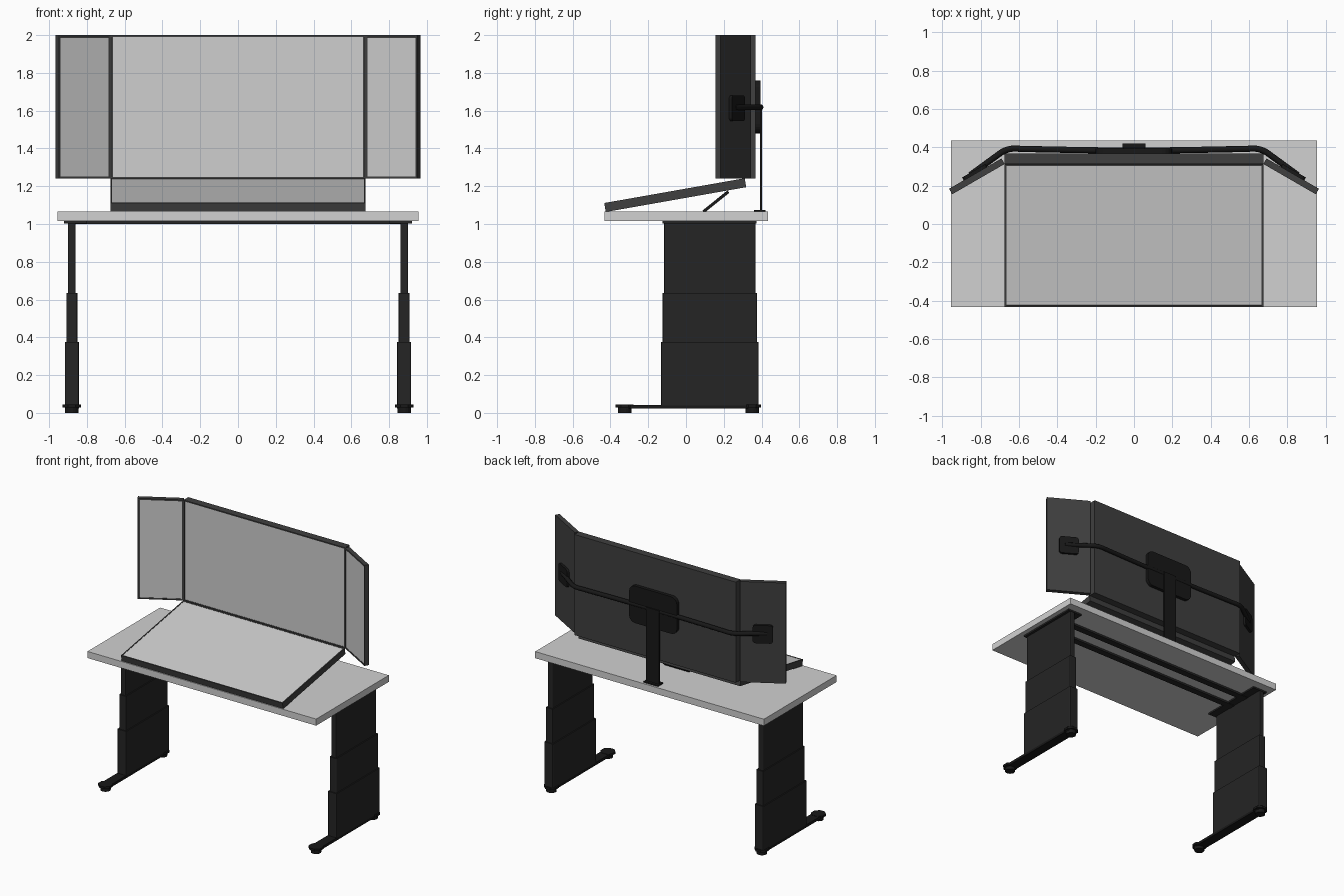
import bpy, bmesh, math
from mathutils import Matrix, Vector

if "Cube" in bpy.data.objects:
    bpy.data.objects.remove(bpy.data.objects["Cube"])


def material(name, r, g, b):
    m = bpy.data.materials.new(name)
    m.diffuse_color = (r, g, b, 1)
    m.use_nodes = True
    m.node_tree.nodes["Principled BSDF"].inputs["Base Color"].default_value = m.diffuse_color
    return m


DESK = material("light grey top", 0.64, 0.64, 0.64)
SCREEN = material("screen grey", 0.62, 0.62, 0.62)
FRAME = material("charcoal casing", 0.050, 0.050, 0.050)
LEG = material("dark leg metal", 0.018, 0.018, 0.018)
ARM = material("black mount", 0.009, 0.009, 0.009)


def finish(bm, name, mats):
    bmesh.ops.recalc_face_normals(bm, faces=bm.faces)
    me = bpy.data.meshes.new(name)
    bm.to_mesh(me)
    bm.free()
    for m in mats:
        me.materials.append(m)
    ob = bpy.data.objects.new(name, me)
    bpy.context.collection.objects.link(ob)
    return ob


def cube_bm(size):
    bm = bmesh.new()
    bmesh.ops.create_cube(bm, size=1, matrix=Matrix.Diagonal((*size, 1)))
    return bm


def box(name, lo, hi, mat, round_axis=None, radius=0.0):
    """Box between two corners, optionally rounding the edges along one axis."""
    lo, hi = Vector(lo), Vector(hi)
    bm = cube_bm(hi - lo)
    if round_axis is not None:
        edges = [e for e in bm.edges
                 if abs((e.verts[0].co - e.verts[1].co).normalized()[round_axis]) > 0.9]
        bmesh.ops.bevel(bm, geom=edges, offset=radius, segments=5,
                        profile=0.5, affect='EDGES')
    ob = finish(bm, name, [mat])
    ob.location = (lo + hi) / 2
    return ob


def cylinder(name, loc, radius, z0, z1, sides, mat):
    bm = bmesh.new()
    bmesh.ops.create_cone(bm, cap_ends=True, segments=sides, radius1=radius,
                          radius2=radius, depth=z1 - z0,
                          matrix=Matrix.Rotation(math.pi / sides, 4, 'Z'))
    ob = finish(bm, name, [mat])
    ob.location = (*loc, (z0 + z1) / 2)
    return ob


def display(name, size, loc, rot, border):
    """Casing whose front (-y) face is inset into a screen."""
    bm = cube_bm(size)
    front = [f for f in bm.faces if f.normal.y < -0.9]
    bmesh.ops.inset_region(bm, faces=front, thickness=border, depth=0)
    bmesh.ops.inset_region(bm, faces=front, thickness=0.0005, depth=-0.002)
    front[0].material_index = 1
    ob = finish(bm, name, [FRAME, SCREEN])
    ob.location, ob.rotation_euler = loc, rot
    return ob


# Desk top
box("desk_top", (-0.956, -0.432, 1.015), (0.956, 0.435, 1.065), DESK)

# Rails under the top
for name, y in (("rear_rail", 0.215), ("front_rail", 0.065)):
    box(name, (-0.86, y - 0.025, 1.0), (0.86, y + 0.025, 1.015), LEG)

# Telescopic legs with feet
for side, s in (("left", -1), ("right", 1)):
    x = 0.88 * s
    for i, (z0, z1, w, y0, y1) in enumerate((
            (0.040, 0.375, 0.074, -0.132, 0.385),
            (0.375, 0.635, 0.058, -0.124, 0.377),
            (0.635, 1.008, 0.042, -0.116, 0.369))):
        box(f"{side}_leg_stage_{i + 1}", (x - w / 2, y0, z0), (x + w / 2, y1, z1),
            LEG, 2, 0.008)
    xs = sorted((0.80 * s, 0.92 * s))
    box(f"{side}_leg_bracket", (xs[0], -0.125, 1.003), (xs[1], 0.372, 1.015), LEG)
    box(f"{side}_foot_bar", (x - 0.037, -0.34, 0.022), (x + 0.037, 0.37, 0.042), ARM)
    for end, y in (("front", -0.325), ("rear", 0.35)):
        cylinder(f"{side}_{end}_foot_cap", (x, y), 0.052, 0.028, 0.044, 8, ARM)
        cylinder(f"{side}_{end}_foot_pad", (x, y), 0.036, 0.0, 0.03, 16, ARM)

# Main display, angled wing displays and tilted drawing display
display("main_display", (1.35, 0.056, 0.76), (0, 0.341, 1.62), (0, 0, 0), 0.013)
for side, s in (("left", -1), ("right", 1)):
    display(f"{side}_wing_display", (0.316, 0.033, 0.76), (0.82 * s, 0.2485, 1.62),
            (0, 0, math.radians(-30 * s)), 0.016)
display("drawing_display", (1.35, 0.048, 0.755), (0, -0.057, 1.153),
        (math.radians(-80), 0, 0), 0.012)

# Prop leg behind the drawing display
prop = box("drawing_display_prop", (-0.1, -0.085, -0.008), (0.1, 0.085, 0.008), ARM)
prop.location = (0, 0.158, 1.118)
prop.rotation_euler.x = math.atan2(0.102, 0.127)

# Display post, foot and rounded mounting plate
box("post", (-0.055, 0.391, 1.066), (0.055, 0.402, 1.63), ARM)
box("post_foot", (-0.06, 0.36, 1.065), (0.06, 0.42, 1.075), ARM)
box("mount_plate", (-0.2, 0.366, 1.48), (0.2, 0.394, 1.76), ARM, 1, 0.05)

# Swept arm from wing to wing, with a rounded bend each side
half = [(0.0, 0.382), (0.3, 0.386), (0.59, 0.392)]
half += [(0.62 + 0.14 * math.sin(a), 0.254 + 0.14 * math.cos(a))
         for a in (math.radians(d) for d in range(0, 36, 6))]
half.append((0.855, 0.255))
path = [(-x, y) for x, y in reversed(half[1:])] + half
curve = bpy.data.curves.new("support_arm", 'CURVE')
curve.dimensions = '3D'
curve.bevel_depth = 0.016
curve.bevel_resolution = 3
curve.use_fill_caps = True
spline = curve.splines.new('POLY')
spline.points.add(len(path) - 1)
for p, (x, y) in zip(spline.points, path):
    p.co = (x, y, 1.618, 1)
curve.materials.append(ARM)
arm = bpy.data.objects.new("support_arm", curve)
bpy.context.collection.objects.link(arm)
bpy.context.view_layer.objects.active = arm
arm.select_set(True)
bpy.ops.object.convert(target='MESH')
bpy.ops.object.shade_smooth_by_angle(angle=math.radians(40))

# Wing mounting plates
for side, s in (("left", -1), ("right", 1)):
    p = box(f"{side}_wing_mount", (-0.07, -0.009, -0.068), (0.07, 0.009, 0.068),
            ARM, 1, 0.02)
    p.location = (0.832 * s, 0.27, 1.613)
    p.rotation_euler.z = math.radians(-30 * s)
